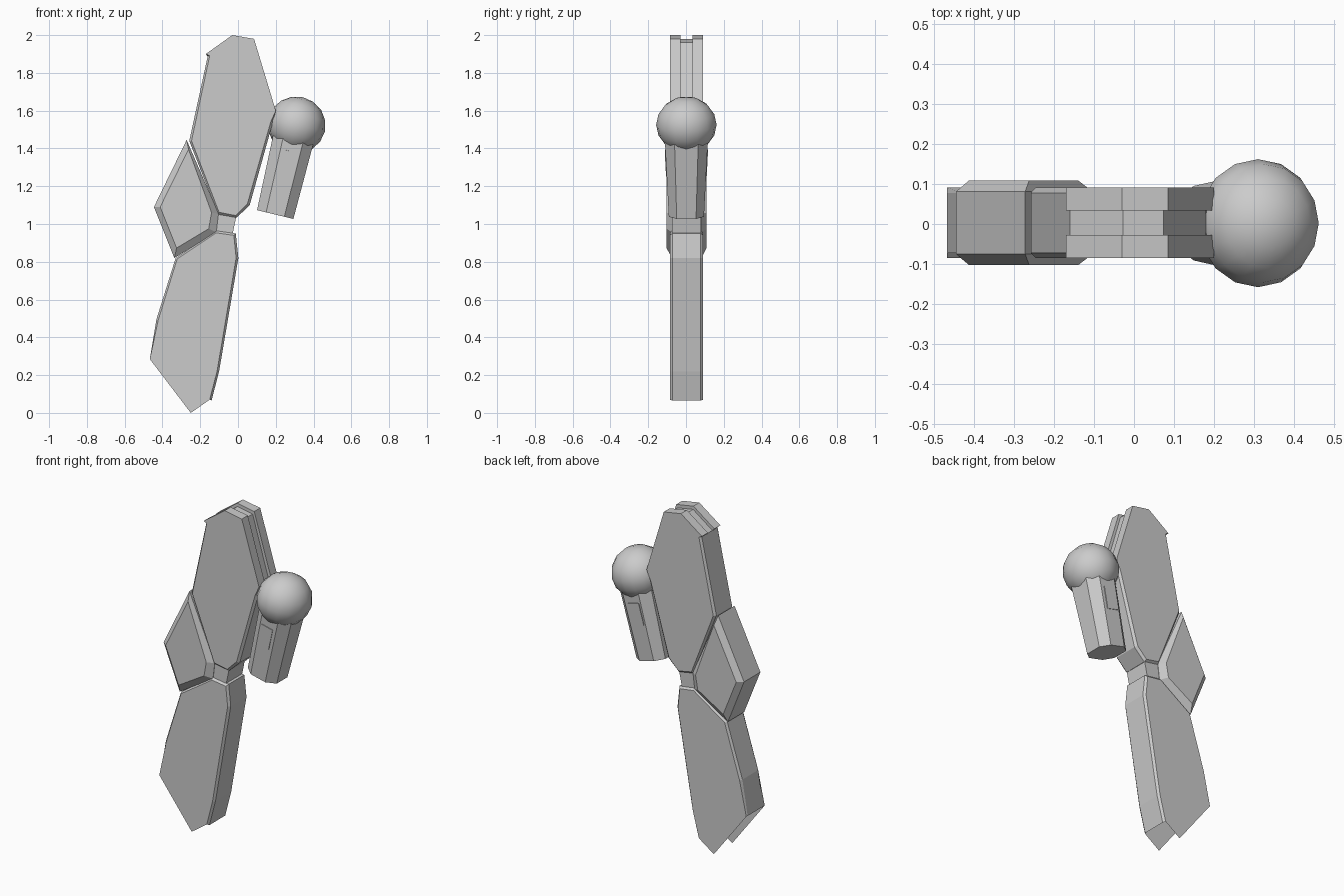
import bpy, bmesh, math
from mathutils import Matrix, Vector

if "Cube" in bpy.data.objects:
    bpy.data.objects.remove(bpy.data.objects["Cube"])

YC = 0.003  # shared mid plane of the plates


def loft(name, layers, open_sides=()):
    """Skin equal-length (x, z) profiles placed at successive y values."""
    bm = bmesh.new()
    rings = [[bm.verts.new((x, y + YC, z)) for x, z in prof] for y, prof in layers]
    n = len(rings[0])
    for a, b in zip(rings, rings[1:]):
        for i in range(n):
            if i not in open_sides:
                j = (i + 1) % n
                bm.faces.new((a[i], a[j], b[j], b[i]))
    bm.faces.new(rings[0])
    bm.faces.new(rings[-1][::-1])
    bmesh.ops.recalc_face_normals(bm, faces=bm.faces)
    return finish(name, bm)


def finish(name, bm):
    me = bpy.data.meshes.new(name)
    bm.to_mesh(me)
    bm.free()
    ob = bpy.data.objects.new(name, me)
    bpy.context.collection.objects.link(ob)
    return ob


def mirrored(half):
    """Complete a front-to-middle layer list with its mirror image."""
    return half + [(-y, p) for y, p in reversed(half)]


# Upper plate: chamfered lower edges, groove around the top
rim = [(-.17, 1.90), (-.03, 2.0), (.085, 1.98), (.20, 1.60), (.185, 1.54),
       (.062, 1.10), (-.008, 1.033), (-.105, 1.05), (-.258, 1.44), (-.16, 1.89)]
face = rim[:4] + [(.173, 1.54), (.05, 1.108), (-.013, 1.045), (-.10, 1.062),
                  (-.246, 1.44), (-.15, 1.89)]
core = [(-.16, 1.885), (-.028, 1.98), (.074, 1.962), (.18, 1.60)] + rim[4:]
loft("upper_plate", mirrored([(-.088, face), (-.075, rim), (-.031, rim), (-.031, core)]))

# Lower plate: chamfered shell, open at the bottom tip
rim = [(-.33, .82), (-.432, .495), (-.467, .285), (-.25, 0), (-.14, .065),
       (-.10, .22), (.002, .82), (-.012, .95), (-.115, .965)]
face = [(-.322, .815), (-.422, .492), (-.457, .285), (-.25, .012), (-.15, .07),
        (-.111, .22), (-.01, .82), (-.022, .94), (-.115, .953)]
face[2], face[3] = rim[2], rim[3]
loft("lower_plate", mirrored([(-.088, face), (-.075, rim)]), open_sides=(2, 3))

# Diamond joint cover
rim = [(-.272, 1.445), (-.445, 1.09), (-.337, .82), (-.115, .957), (-.103, 1.055)]
face = [(-.262, 1.395), (-.412, 1.09), (-.325, .873), (-.155, .975), (-.14, 1.06)]
loft("joint_cover", mirrored([(-.106, face), (-.078, rim)]))

# Connector between the plates
link = [(-.12, 1.08), (-.005, 1.06), (-.03, .94), (-.125, .94)]
loft("connector", mirrored([(-.076, link)]))

# Shoulder ball
TILT = math.radians(13.5)
bm = bmesh.new()
bmesh.ops.create_uvsphere(bm, u_segments=16, v_segments=8, radius=1)
bm.transform(Matrix.Translation((.31, .002, 1.525)) @ Matrix.Rotation(TILT, 4, 'Y')
             @ Matrix.Diagonal((.154, .16, .15, 1)))
for f in bm.faces:
    f.smooth = True
finish("shoulder_ball", bm)

# Tapered eight-sided arm stub hanging from the ball
arm = Matrix.Translation((.197, .002, 1.05)) @ Matrix.Rotation(TILT, 4, 'Y')
bm = bmesh.new()
rings = []
for z, hx, hy in ((0, .099, .093), (.42, .109, .114)):
    pts = [(1, .55), (.5, 1), (-.5, 1), (-1, .55), (-1, -.55), (-.5, -1), (.5, -1), (1, -.55)]
    rings.append([bm.verts.new(arm @ Vector((x * hx, y * hy, z))) for x, y in pts])
for i in range(8):
    j = (i + 1) % 8
    bm.faces.new((rings[0][i], rings[0][j], rings[1][j], rings[1][i]))
for r in rings:
    bm.faces.new(r)
bmesh.ops.recalc_face_normals(bm, faces=bm.faces)
finish("arm_stub", bm)

# Thin raised panels on the front and back of the stub
for side, label in ((-1, "front"), (1, "back")):
    bm = bmesh.new()
    bmesh.ops.create_cube(bm, size=1)
    bm.transform(arm @ Matrix.Translation((-.005, side * .104, .28))
                 @ Matrix.Rotation(-side * .05, 4, 'X') @ Matrix.Diagonal((.075, .014, .13, 1)))
    finish(label + "_panel", bm)
